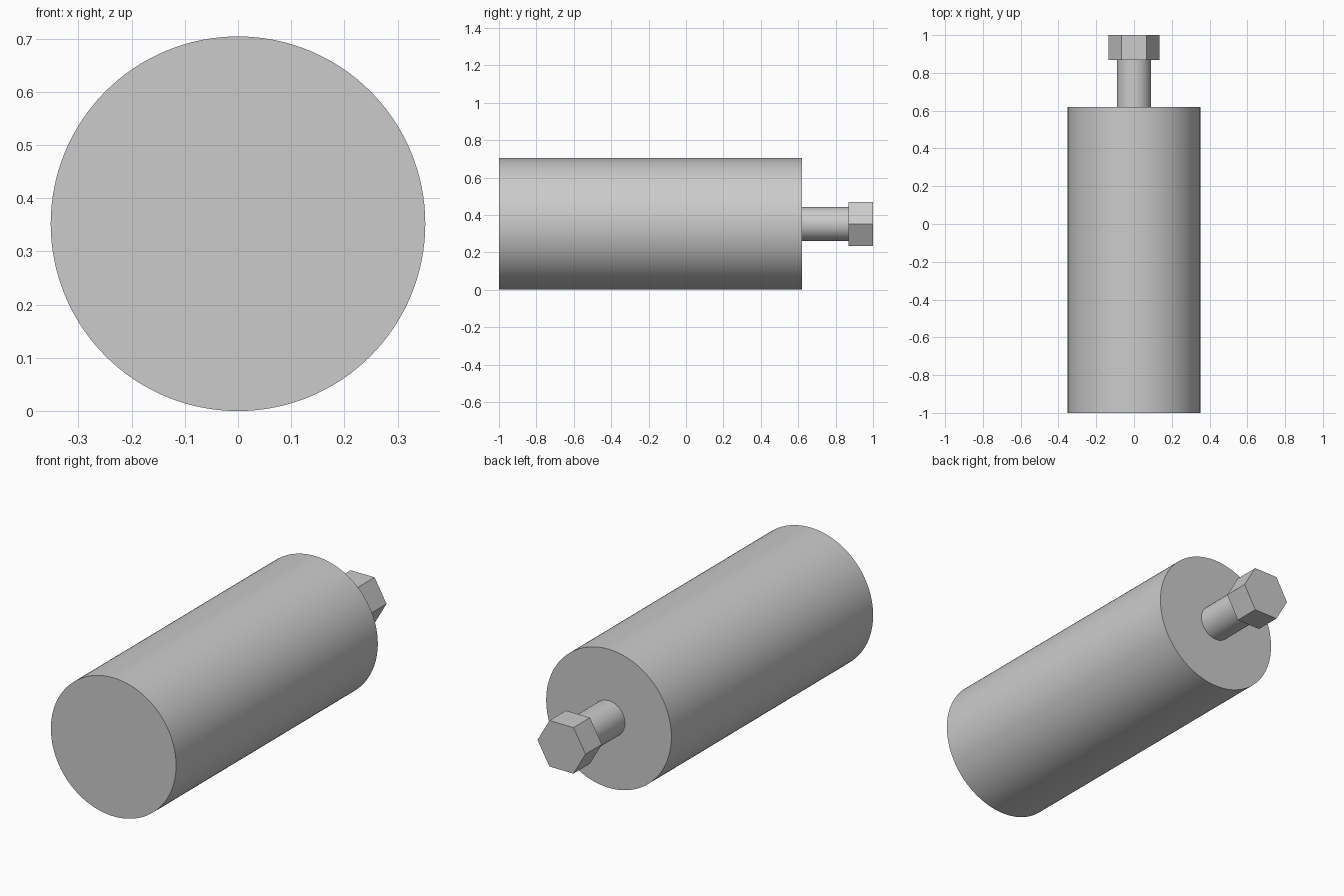
import bpy, bmesh
from math import cos, sin, tau, radians

if "Cube" in bpy.data.objects:
    bpy.data.objects.remove(bpy.data.objects["Cube"])

AXIS_Z = 0.352


def prism(name, sides, radius, y0, y1, smooth):
    """Closed prism along y, with its first corner on +x."""
    bm = bmesh.new()
    ring = [bm.verts.new((radius * cos(tau * i / sides), y0,
                          radius * sin(tau * i / sides))) for i in range(sides)]
    cap = bm.faces.new(ring)
    ext = bmesh.ops.extrude_face_region(bm, geom=[cap], use_keep_orig=True)
    verts = [v for v in ext["geom"] if isinstance(v, bmesh.types.BMVert)]
    bmesh.ops.translate(bm, verts=verts, vec=(0, y1 - y0, 0))
    bmesh.ops.recalc_face_normals(bm, faces=bm.faces)
    mesh = bpy.data.meshes.new(name)
    bm.to_mesh(mesh)
    bm.free()
    obj = bpy.data.objects.new(name, mesh)
    obj.location.z = AXIS_Z
    bpy.context.collection.objects.link(obj)
    if smooth:
        bpy.ops.object.select_all(action='DESELECT')
        obj.select_set(True)
        bpy.context.view_layer.objects.active = obj
        bpy.ops.object.shade_smooth_by_angle(angle=radians(30))
    return obj


# Large roller body
prism("body", 128, 0.352, -1.0, 0.62, True)
# Thin shaft leaving the back of the body
prism("shaft", 32, 0.091, 0.62, 0.87, True)
# Hexagonal head on the shaft end
prism("hex_head", 6, 0.135, 0.868, 1.0, False)
